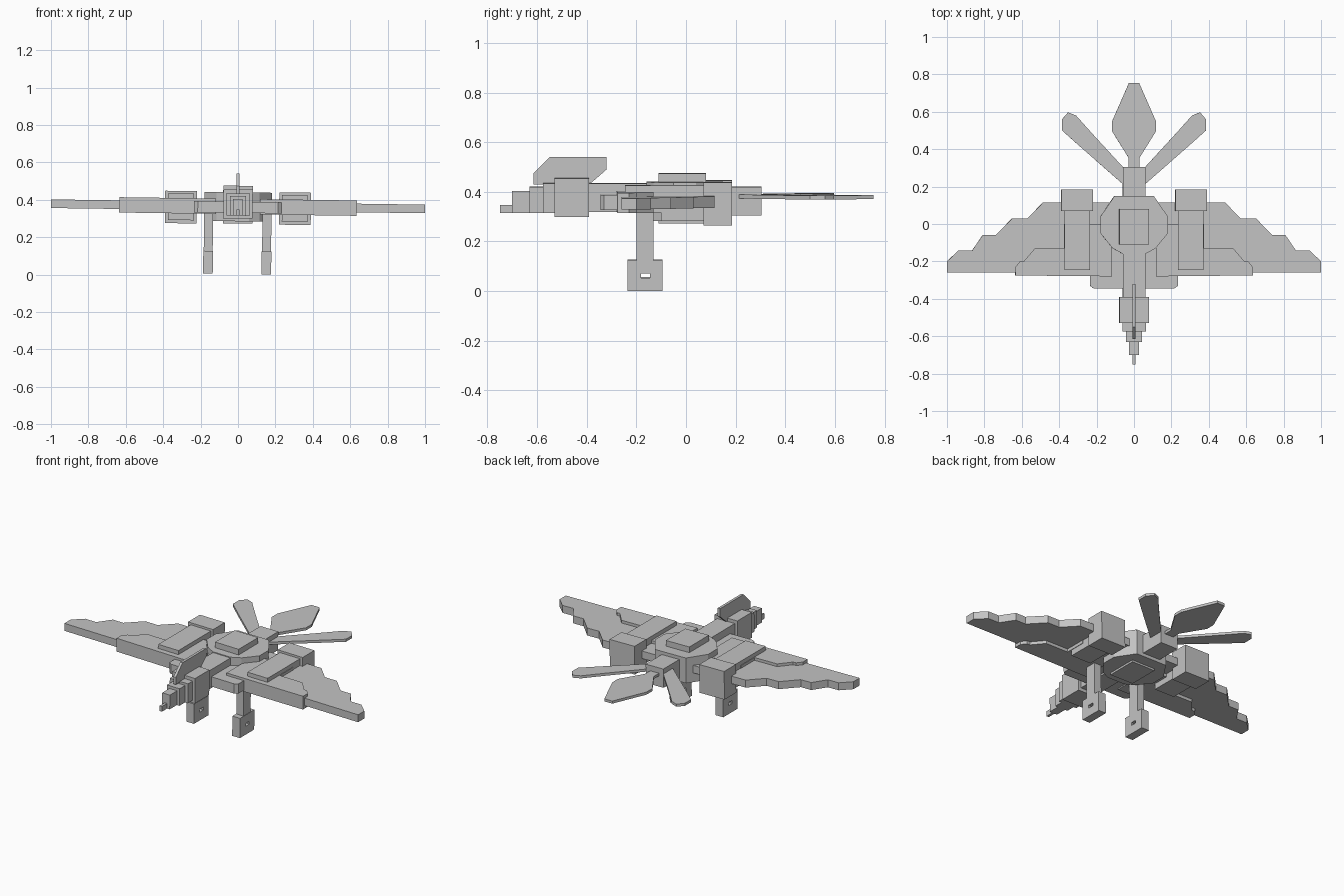
import bpy, bmesh, math
from mathutils import Matrix, Vector

cube = bpy.data.objects.get("Cube")
if cube:
    bpy.data.objects.remove(cube, do_unlink=True)

grey = bpy.data.materials.new("plain grey")
grey.use_nodes = True
tone = (0.55, 0.55, 0.55, 1)
grey.diffuse_color = tone
grey.node_tree.nodes["Principled BSDF"].inputs["Base Color"].default_value = tone

# The whole figure banks very slightly around its centre
pivot = Vector((0, 0, 0.37))
BANK = (Matrix.Translation(pivot) @ Matrix.Rotation(math.radians(0.8), 4, 'Y')
        @ Matrix.Translation(-pivot))


def prism(name, outline, z0, z1):
    """Flat plate: an xy outline extruded from z0 to z1."""
    bm = bmesh.new()
    face = bm.faces.new([bm.verts.new((x, y, z0)) for x, y in outline])
    new = bmesh.ops.extrude_face_region(bm, geom=[face])["geom"]
    bmesh.ops.translate(bm, vec=(0, 0, z1 - z0),
                        verts=[v for v in new if isinstance(v, bmesh.types.BMVert)])
    bmesh.ops.recalc_face_normals(bm, faces=bm.faces)
    bm.transform(BANK)
    mesh = bpy.data.meshes.new(name)
    bm.to_mesh(mesh)
    bm.free()
    mesh.materials.append(grey)
    obj = bpy.data.objects.new(name, mesh)
    bpy.context.collection.objects.link(obj)
    return obj


def box(name, x0, x1, y0, y1, z0, z1):
    return prism(name, [(x0, y0), (x1, y0), (x1, y1), (x0, y1)], z0, z1)


def symmetric(name, half, z0, z1):
    """Plate whose outline is mirrored across x = 0."""
    return prism(name, half + [(-x, y) for x, y in reversed(half)], z0, z1)


def pair(name, half, z0, z1):
    """One separate plate on each side."""
    prism("left_" + name, half, z0, z1)
    prism("right_" + name, [(-x, y) for x, y in half], z0, z1)


# Body, back plate and belly plate
symmetric("body", [(0.06, -0.16), (0.115, -0.13), (0.18, -0.05), (0.18, 0.04), (0.105, 0.15)],
          0.285, 0.44)
box("back_and_belly_plate", -0.08, 0.08, -0.11, 0.08, 0.273, 0.475)
symmetric("shoulder_plate", [(0.215, -0.345), (0.235, -0.33), (0.235, 0)], 0.33, 0.39)

# Neck, head and stepped beak
box("neck", -0.06, 0.06, -0.4, -0.1, 0.32, 0.435)
box("head", -0.078, 0.078, -0.53, -0.39, 0.3, 0.455)
steps = [(0.062, -0.576, -0.53, 0.435), (0.043, -0.63, -0.576, 0.42),
         (0.026, -0.7, -0.63, 0.403), (0.008, -0.75, -0.7, 0.347)]
for i, (w, y0, y1, top) in enumerate(steps):
    box(f"beak_step_{i + 1}", -w, w, y0, y1, 0.315, top)

# Upright crest, drawn as a side profile in y and z
crest = prism("crest", [(-0.615, 0.43), (-0.615, 0.475), (-0.55, 0.54), (-0.32, 0.54),
                        (-0.32, 0.49), (-0.36, 0.455), (-0.39, 0.43)], -0.008, 0.008)
crest.data.transform(BANK.inverted())
crest.data.transform(Matrix(((0, 0, 1, 0), (1, 0, 0, 0), (0, 1, 0, 0), (0, 0, 0, 1))))

# Wings: stepped feather plate with a thicker leading layer
symmetric("wings", [(1, -0.26), (1, -0.2), (0.94, -0.142), (0.866, -0.142), (0.81, -0.06),
                    (0.74, -0.06), (0.652, 0.03), (0.57, 0.03), (0.487, 0.115)], 0.342, 0.388)
pair("wing_cover", [(0.117, -0.28), (0.635, -0.275), (0.635, -0.23), (0.61, -0.2), (0.59, -0.2),
                    (0.53, -0.13), (0.375, -0.13), (0.375, 0), (0.117, 0)], 0.323, 0.405)

# Wing pods with plates, and legs with pierced feet
for side, s in (("left", 1), ("right", -1)):
    def side_box(name, x0, x1, *rest):
        return box(f"{side}_{name}", min(s * x0, s * x1), max(s * x0, s * x1), *rest)
    side_box("pod", 0.22, 0.39, 0.07, 0.185, 0.27, 0.443)
    side_box("pod_top_plate", 0.235, 0.372, -0.245, 0.075, 0.37, 0.43)
    side_box("pod_lower_plate", 0.235, 0.372, -0.1, 0.075, 0.287, 0.36)
    side_box("leg", 0.132, 0.18, -0.2, -0.13, 0.12, 0.36)
    foot = side_box("foot", 0.13, 0.182, -0.235, -0.095, 0.003, 0.125)
    cutter = side_box("foot_cutter", 0.1, 0.21, -0.182, -0.145, 0.055, 0.073)
    cutter.hide_render = True
    cut = foot.modifiers.new("hole", 'BOOLEAN')
    cut.operation = 'DIFFERENCE'
    cut.object = cutter
    bpy.context.view_layer.objects.active = foot
    bpy.ops.object.modifier_apply(modifier=cut.name)
    bpy.data.objects.remove(cutter, do_unlink=True)

# Tail root and three feathers
box("tail_root", -0.06, 0.06, 0.1, 0.305, 0.305, 0.42)
symmetric("middle_tail_feather", [(0.03, 0.28), (0.03, 0.355), (0.117, 0.495),
                                  (0.117, 0.55), (0.027, 0.755)], 0.371, 0.387)
pair("tail_feather", [(0.04, 0.195), (0.064, 0.217), (0.29, 0.415), (0.385, 0.5), (0.385, 0.56),
                      (0.353, 0.597), (0.31, 0.58), (0.225, 0.485), (0.055, 0.3)], 0.374, 0.39)
